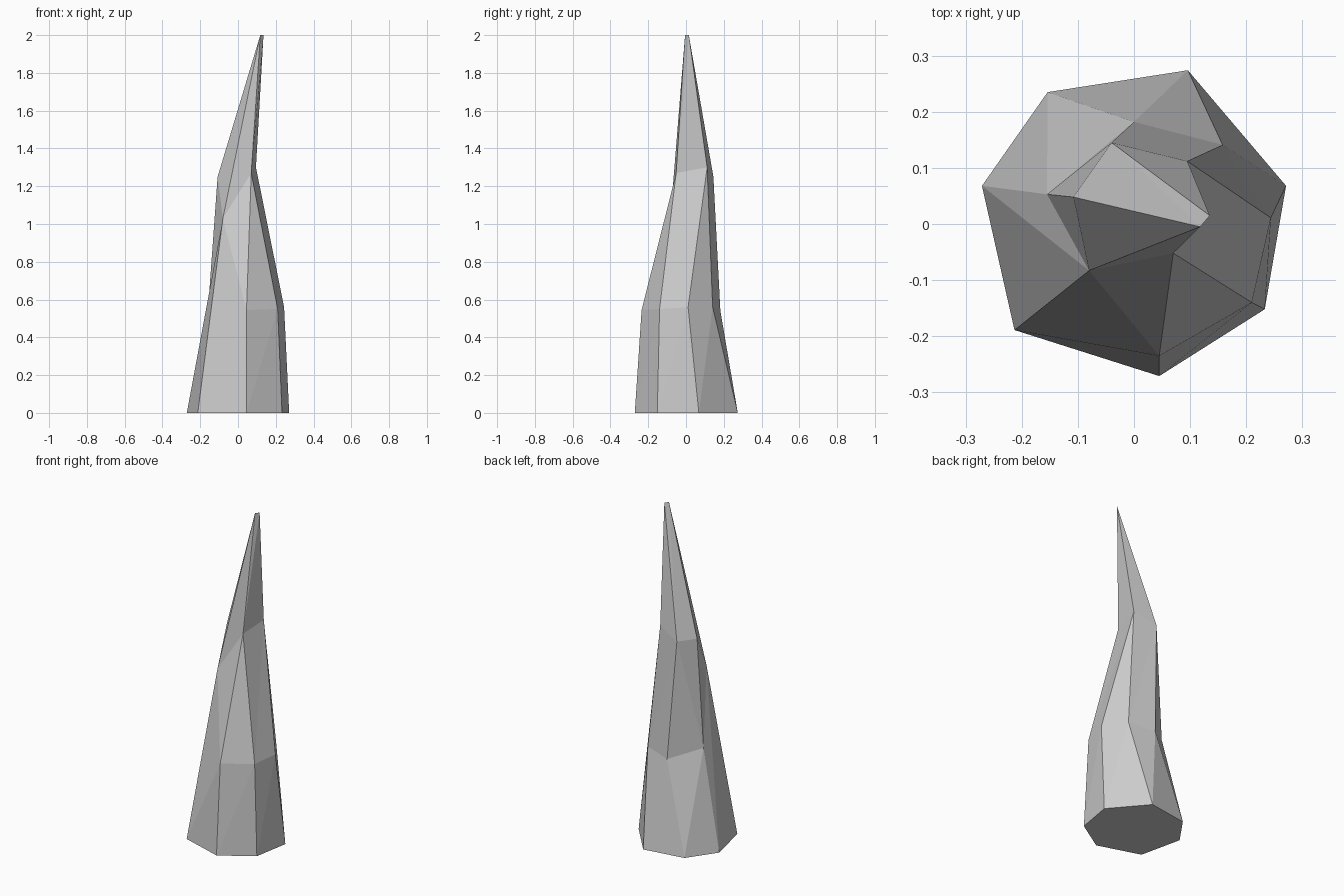
import bpy, bmesh

if "Cube" in bpy.data.objects:
    bpy.data.objects.remove(bpy.data.objects["Cube"])

# Rings from base to tip, counter-clockwise from the front; repeated points narrow the ring
f3 = (-.08, -.083, 1.03)
r3, b3 = (.07, -.052, 1.27), (.095, .112, 1.3)
p, q = (.118, -.005, 2), (.135, .015, 2)
rings = [
    [(.045, -.271, 0), (.233, -.152, 0), (.271, .068, 0), (.096, .274, 0),
     (-.154, .235, 0), (-.271, .068, 0), (-.213, -.189, 0)],
    [(.045, -.235, .545), (.21, -.14, .55), (.244, .011, .56), (.158, .141, .56),
     (0, .182, .54), (-.155, .053, .6), f3],
    [r3, r3, b3, b3, (-.04, .145, 1.25), (-.108, .048, 1.25), f3],
    [p, p, q, q, q, p, p],
]

bm = bmesh.new()
verts = {}


def vert(co):
    if co not in verts:
        verts[co] = bm.verts.new(co)
    return verts[co]


def tri(*pts):
    if len(set(pts)) == 3:
        bm.faces.new([vert(c) for c in pts])


# Faceted sides
for k in range(3):
    lo, hi = rings[k], rings[k + 1]
    for i in range(7):
        j = (i + 1) % 7
        if (k, i) == (1, 4):
            tri(lo[i], lo[j], hi[i])
            tri(lo[j], hi[j], hi[i])
        else:
            tri(lo[i], lo[j], hi[j])
            tri(lo[i], hi[j], hi[i])

# Flat base
bm.faces.new([vert(c) for c in reversed(rings[0])])
bmesh.ops.recalc_face_normals(bm, faces=bm.faces)

mesh = bpy.data.meshes.new("bent_spike")
bm.to_mesh(mesh)
bm.free()
bpy.context.collection.objects.link(bpy.data.objects.new("bent_spike", mesh))
